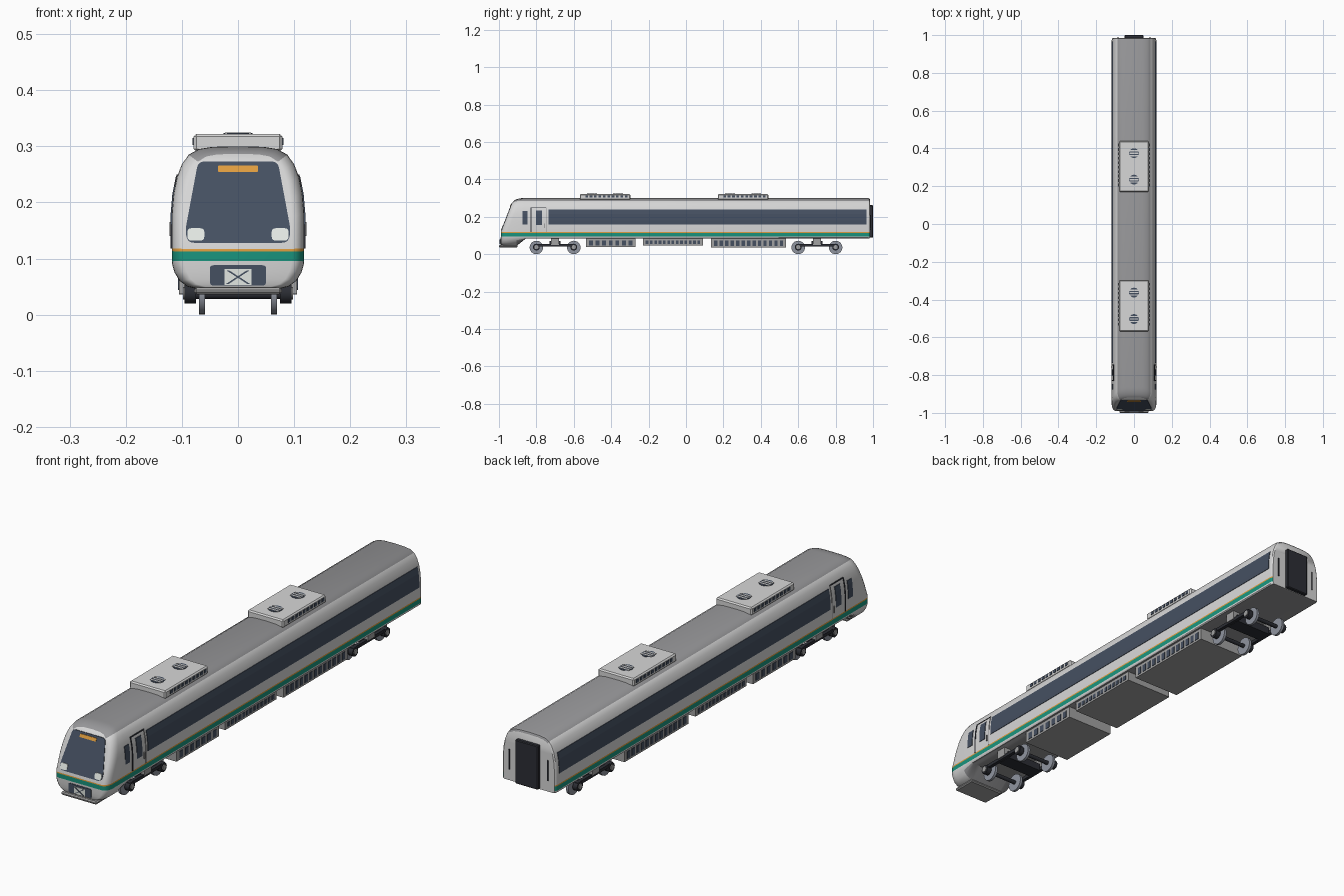
import bpy, bmesh, math
from mathutils import Vector, Matrix

if "Cube" in bpy.data.objects:
    bpy.data.objects.remove(bpy.data.objects["Cube"], do_unlink=True)


def material(name, r, g, b):
    m = bpy.data.materials.new(name)
    m.use_nodes = True
    m.diffuse_color = (r, g, b, 1)
    m.node_tree.nodes["Principled BSDF"].inputs["Base Color"].default_value = (r, g, b, 1)
    return m


SHELL = material("pale grey paint", .68, .68, .68)
ROOF = material("roof grey", .31, .31, .32)
GLASS = material("dark blue glass", .06, .08, .12)
GREEN = material("green stripe", .01, .30, .21)
ORANGE = material("orange", .75, .34, .05)
LAMP = material("lamp white", .80, .84, .80)
UNDER = material("underframe grey", .36, .36, .36)
DARK = material("dark rubber", .025, .027, .035)
STEEL = material("wheel steel", .28, .30, .35)


def finish(name, bm, mats, smooth=False):
    bmesh.ops.recalc_face_normals(bm, faces=bm.faces)
    mesh = bpy.data.meshes.new(name)
    bm.to_mesh(mesh)
    bm.free()
    for m in mats:
        mesh.materials.append(m)
    ob = bpy.data.objects.new(name, mesh)
    bpy.context.collection.objects.link(ob)
    if smooth:
        bpy.ops.object.select_all(action="DESELECT")
        ob.select_set(True)
        bpy.context.view_layer.objects.active = ob
        bpy.ops.object.shade_smooth_by_angle(angle=math.radians(35))
    return ob


def boxes(name, spans, mat, bevel=0):
    """Boxes given as (x0, x1, y0, y1, z0, z1), all in one object."""
    bm = bmesh.new()
    for x0, x1, y0, y1, z0, z1 in spans:
        mid = Vector((x0 + x1, y0 + y1, z0 + z1)) / 2
        size = Matrix.Diagonal((x1 - x0, y1 - y0, z1 - z0, 1))
        bmesh.ops.create_cube(bm, size=1, matrix=Matrix.Translation(mid) @ size)
    ob = finish(name, bm, [mat])
    if bevel:
        mod = ob.modifiers.new("bevel", "BEVEL")
        mod.width = bevel
    return ob


def cylinders(name, items, mat, axis="X"):
    """Cylinders given as (centre, radius, length), all in one object."""
    bm = bmesh.new()
    turn = Matrix.Rotation(math.pi / 2, 4, "Y") if axis == "X" else Matrix()
    for c, r, h in items:
        bmesh.ops.create_cone(bm, cap_ends=True, segments=24, radius1=r, radius2=r,
                              depth=h, matrix=Matrix.Translation(c) @ turn)
    return finish(name, bm, [mat], True)


def prism(name, polys, push, mat):
    bm = bmesh.new()
    for pts in polys:
        a = [bm.verts.new(p) for p in pts]
        b = [bm.verts.new(Vector(p) + Vector(push)) for p in pts]
        bm.faces.new(a)
        bm.faces.new(b[::-1])
        for i in range(len(a)):
            j = (i + 1) % len(a)
            bm.faces.new((a[i], b[i], b[j], a[j]))
    return finish(name, bm, [mat])


def interp(table, v):
    for (a, p), (b, q) in zip(table, table[1:]):
        if v <= b:
            return p + (q - p) * max(0, v - a) / (b - a)
    return table[-1][1]


# Half cross-section of the car body, bottom centre to top centre
HALF = [(0, .045), (.07, .045), (.09, .05), (.104, .06), (.113, .075), (.117, .088),
        (.118, .095), (.118, .113), (.118, .118), (.118, .18), (.115, .215), (.109, .245),
        (.1, .268), (.088, .285), (.07, .295), (.045, .299), (0, .30)]
LOOP = HALF + [(-x, z) for x, z in HALF[-2:0:-1]]
N, L = len(HALF), len(LOOP)
SIDE = [(z, x) for x, z in HALF[4:13]]
FRONT = [(.04, -.99), (.118, -.99), (.275, -.93), (.30, -.905)]
FLOOR, PIVOT = .085, .107


def nose_ring(a):
    sx = 1 - .19 * (1 - math.cos(a))
    sz = 1 - .07 * (1 - math.cos(a))
    pts = [(x * sx, PIVOT + (z - PIVOT) * sz) for x, z in LOOP]
    return [(x, interp(FRONT, z) + .035 * (1 - math.sin(a)), z) for x, z in pts]


# Body shell: nose rings, chin step, then the straight car
rings = [nose_ring(math.radians(a)) for a in (90, 72, 54, 36, 18, 0)]
rings.append([(x, -.905 if z < .1 else -.862, z) for x, z in LOOP])
for y, s in ((-.855, 1), (.972, 1), (.981, .985), (.985, .95)):
    rings.append([(x * s, y, PIVOT + (max(z, FLOOR) - PIVOT) * s) for x, z in LOOP])


def paint(row, body):
    if row == 6:
        return 1
    if row == 7:
        return 2
    return 3 if row >= 13 or (body and row < 4) else 0


bm = bmesh.new()
vs = [[bm.verts.new(p) for p in ring] for ring in rings]
for k in range(len(vs) - 1):
    for j in range(L):
        n = (j + 1) % L
        f = bm.faces.new((vs[k][j], vs[k][n], vs[k + 1][n], vs[k + 1][j]))
        f.material_index = paint(j if j < N - 1 else L - 1 - j, k >= 6)
for ring, front in ((vs[0], True), (vs[-1], False)):
    for i in range(N - 1):
        quad = [ring[i], ring[i + 1], ring[(L - i - 1) % L], ring[(L - i) % L]]
        f = bm.faces.new(list(dict.fromkeys(quad)))
        f.material_index = paint(i, False) if front and i < 13 else 0
bmesh.ops.remove_doubles(bm, verts=bm.verts, dist=1e-6)
finish("body_shell", bm, [SHELL, GREEN, ORANGE, ROOF], True)


# Side details that follow the curve of the wall
def wall_plate(name, y0, y1, z0, z1, mat, lift=.002):
    zs = [z0] + [z for z, _ in SIDE if z0 < z < z1] + [z1]
    polys = []
    for s in (1, -1):
        outer = [(s * (interp(SIDE, z) + lift), y0, z) for z in zs]
        inner = [(s * (interp(SIDE, z) - .002), y0, z) for z in zs[::-1]]
        polys.append(outer + inner)
    prism(name, polys, (0, y1 - y0, 0), mat)


wall_plate("side_window_band", -.735, .965, .16, .24, GLASS)
wall_plate("cab_side_window", -.875, -.847, .16, .23, GLASS)
wall_plate("door_window", -.803, -.77, .155, .235, GLASS)
wall_plate("door_edge_front", -.832, -.827, .118, .25, DARK)
wall_plate("door_edge_top", -.832, -.745, .246, .25, DARK)
wall_plate("door_edge_rear", -.748, -.745, .118, .25, ROOF)
wall_plate("door_handle", -.76, -.755, .14, .165, UNDER, .004)


# Front details laid on the sloping face
def rounded(pts, r, steps=4):
    out = []
    for i, p in enumerate(pts):
        p, a, b = Vector(p), Vector(pts[i - 1]), Vector(pts[(i + 1) % len(pts)])
        a, b = p + (a - p).normalized() * r, p + (b - p).normalized() * r
        for t in (k / steps for k in range(steps + 1)):
            out.append(a * (1 - t) ** 2 + p * 2 * t * (1 - t) + b * t * t)
    return out


def front_plate(name, outlines, r, lift, mat):
    polys = []
    for o in outlines:
        polys.append([(x, interp(FRONT, z) + .002, z) for x, z in (rounded(o, r) if r else o)])
    prism(name, polys, (0, -lift - .002, 0), mat)


def rect(x, z, w, h):
    return [(x - w, z - h), (x + w, z - h), (x + w, z + h), (x - w, z + h)]


front_plate("windscreen", [[(-.09, .128), (.09, .128), (.094, .15), (.071, .273),
                            (-.071, .273), (-.094, .15)]], .012, .002, GLASS)
front_plate("destination_sign", [rect(0, .26, .036, .006)], .003, .004, ORANGE)
front_plate("headlights", [rect(s * .075, .143, .015, .011) for s in (1, -1)], .007, .004, LAMP)
front_plate("coupler_recess", [rect(0, .07, .05, .018)], .006, .002, GLASS)
front_plate("coupler_plate", [rect(0, .067, .024, .014)], 0, .004, LAMP)
front_plate("coupler_cross", [[(-.021 * s, .055), (-.016 * s, .055), (.021 * s, .079),
                               (.016 * s, .079)] for s in (1, -1)], 0, .006, GLASS)
boxes("front_skirt", [(-.078, .078, -1, -.9, .036, .048)], UNDER, .004)

# Rear gangway and grab rails
boxes("gangway", [(-.05, .05, .98, 1, .088, .262)], DARK, .003)
boxes("rear_rails", [(s * .085 - .002, s * .085 + .002, .98, .989, .13, .21)
                     for s in (1, -1)], DARK)


def slots(name, half_x, y0, y1, z0, z1, count):
    step = (y1 - y0) / count
    boxes(name, [(s * half_x - .002, s * half_x + .002, y0 + step * (i + .2),
                  y0 + step * (i + .8), z0, z1) for i in range(count) for s in (1, -1)], GLASS)


# Roof air units with fans
for tag, y in (("front", -.433), ("rear", .305)):
    boxes(tag + "_air_unit", [(-.079, .079, y - .135, y + .135, .29, .322)], SHELL, .005)
    slots(tag + "_air_unit_vents", .079, y - .11, y + .125, .302, .315, 10)
    fans = [y - .07, y + .07]
    cylinders(tag + "_fans", [((0, f, .322), .026, .003) for f in fans], GLASS, "Z")
    boxes(tag + "_fan_grilles", [(-.023, .023, f + d - .0035, f + d + .0035, .322, .3245)
                                 for f in fans for d in (-.013, 0, .013)], SHELL)

# Equipment boxes under the floor
for tag, y0, y1, z, count in (("front", -.535, -.27, .038, 7), ("middle", -.23, .09, .047, 13),
                              ("rear", .135, .535, .036, 13)):
    boxes(tag + "_equipment", [(-.105, .105, y0, y1, z, .09)], UNDER)
    slots(tag + "_equipment_vents", .105, y0 + .01, y1 - .01, z + .008, .073, count)

# Bogies
for tag, y in (("front", -.7), ("rear", .7)):
    axles = [(s, y + d) for d in (-.1, .1) for s in (1, -1)]
    cylinders(tag + "_wheels", [((s * .064, a, .036), .036, .011) for s, a in axles], STEEL)
    cylinders(tag + "_axles", [((0, y + d, .036), .008, .17) for d in (-.1, .1)], DARK)
    cylinders(tag + "_axle_boxes", [((s * .085, a, .038), .018, .02) for s, a in axles], DARK)
    cylinders(tag + "_axle_caps", [((s * .095, a, .038), .011, .006) for s, a in axles], UNDER)
    boxes(tag + "_bogie_frame", [(s * .085 - .007, s * .085 + .007, y - .11, y + .11, .042, .055)
                                 for s in (1, -1)] + [(-.08, .08, y - .03, y + .03, .04, .07)], DARK)
    boxes(tag + "_bogie_springs", [(s * .08 - .015, s * .08 + .015, y - .022, y + .022, .05, .09)
                                   for s in (1, -1)], UNDER)
